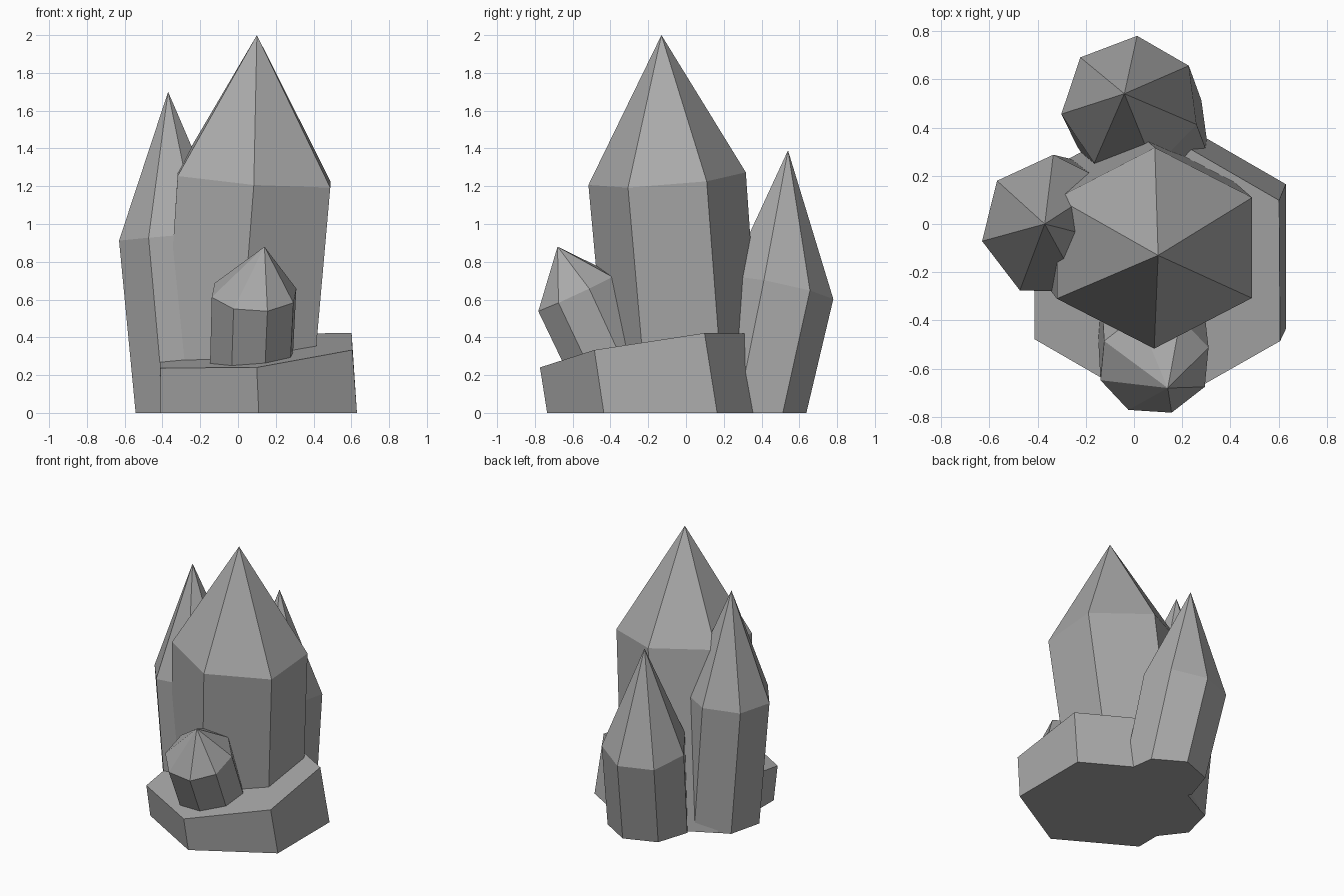
import bpy, bmesh
from math import cos, sin, radians, tau
from mathutils import Vector

cube = bpy.data.objects.get("Cube")
if cube:
    bpy.data.objects.remove(cube, do_unlink=True)

# One stone grey for the whole cluster
GREY = (0.4, 0.4, 0.4, 1.0)
stone = bpy.data.materials.new("stone_grey")
stone.use_nodes = True
stone.diffuse_color = GREY
bsdf = next(n for n in stone.node_tree.nodes if n.type == 'BSDF_PRINCIPLED')
bsdf.inputs["Base Color"].default_value = GREY

UP = Vector((0, 0, 1))


def ring(center, radii, sides, phase, normal=UP):
    """Regular polygon around a centre, tipped to face along normal."""
    turn = UP.rotation_difference(Vector(normal))
    pts = []
    for i in range(sides):
        a = radians(phase) + i * tau / sides
        pts.append(Vector(center) + turn @ Vector((radii[0] * cos(a), radii[1] * sin(a), 0)))
    return pts


def build(name, lower, upper, apex=None):
    """Flat-sided solid from two rings, closed by a cap or a point."""
    bm = bmesh.new()
    low = [bm.verts.new(p) for p in lower]
    top = [bm.verts.new(p) for p in upper]
    tip = bm.verts.new(apex) if apex else None
    bm.faces.new(low[::-1])
    for i in range(len(low)):
        j = (i + 1) % len(low)
        bm.faces.new((low[i], low[j], top[j], top[i]))
        if tip:
            bm.faces.new((top[i], top[j], tip))
    if not tip:
        bm.faces.new(top)
    bmesh.ops.recalc_face_normals(bm, faces=bm.faces)
    mesh = bpy.data.meshes.new(name)
    bm.to_mesh(mesh)
    bm.free()
    mesh.materials.append(stone)
    obj = bpy.data.objects.new(name, mesh)
    bpy.context.collection.objects.link(obj)


def crystal(name, sides, phase, radii, base, shoulder, apex, tilt_base=False):
    """Leaning prism whose shoulder is square to its axis, ending in a point."""
    axis = Vector(shoulder) - Vector(base)
    foot = [r * 0.97 for r in radii]
    build(name,
          ring(base, foot, sides, phase, axis if tilt_base else UP),
          ring(shoulder, radii, sides, phase, axis), apex)


# Rock base with a sloping top
build("rock_base",
      ring((0.11, -0.135, 0), (0.6, 0.6), 6, 30),
      ring((0.095, -0.19, 0.33), (0.59, 0.59), 6, 30, (-0.095, -0.154, 1)))

# Crystals
crystal("main_crystal", 6, 30, (0.468, 0.418),
        (-0.01, 0.0, 0), (0.085, -0.1, 1.24), (0.1, -0.13, 2.0))
crystal("side_crystal", 7, 140.4, (0.297, 0.297),
        (-0.26, -0.02, 0), (-0.34, -0.01, 0.936), (-0.37, 0.0, 1.7))
crystal("back_crystal", 7, 85, (0.29, 0.29),
        (0.045, 0.357, 0), (-0.015, 0.497, 0.66), (-0.04, 0.54, 1.39))
crystal("small_front_crystal", 8, 18, (0.235, 0.235),
        (0.065, -0.34, 0.12), (0.085, -0.58, 0.635), (0.14, -0.68, 0.88), True)
